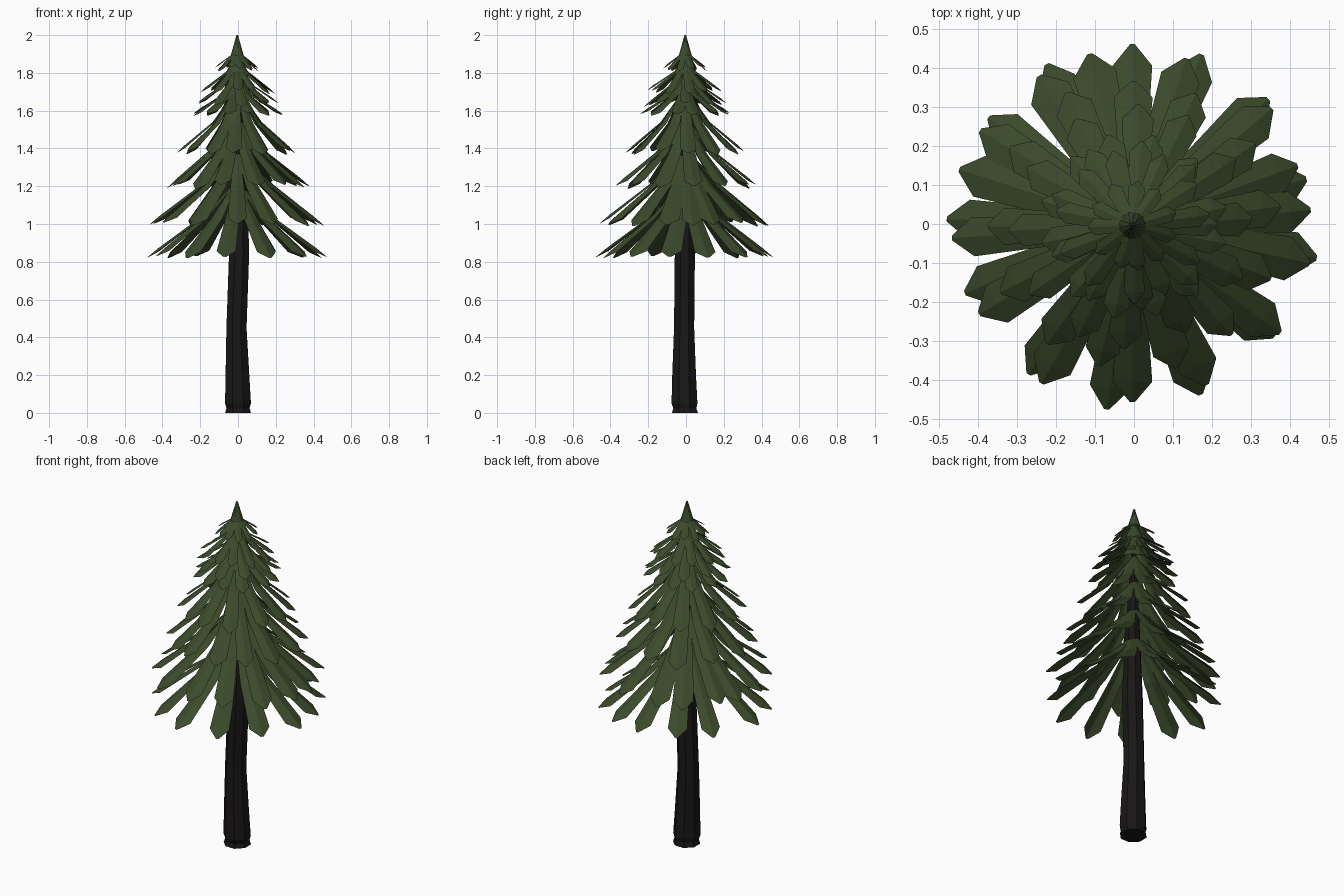
import bpy, bmesh, math, random

if "Cube" in bpy.data.objects:
    bpy.data.objects.remove(bpy.data.objects["Cube"])

random.seed(4)


def material(name, rgb):
    m = bpy.data.materials.new(name)
    m.diffuse_color = (*rgb, 1)
    m.use_nodes = True
    m.node_tree.nodes["Principled BSDF"].inputs["Base Color"].default_value = m.diffuse_color
    return m


def finish(bm, name, mat):
    mesh = bpy.data.meshes.new(name)
    bm.to_mesh(mesh)
    bm.free()
    mesh.materials.append(mat)
    obj = bpy.data.objects.new(name, mesh)
    bpy.context.collection.objects.link(obj)
    return obj


bark = material("bark", (0.010, 0.008, 0.008))
green = material("needles", (0.043, 0.068, 0.024))

# Trunk: eight-sided, slightly bent, with a notched foot (z, centre x, centre y, radius)
rings = [(0, 0.0, -0.006, 0.072), (0.025, 0, -0.006, 0.064), (0.05, 0, -0.008, 0.072),
         (0.2, -0.003, -0.01, 0.066), (0.45, -0.008, -0.01, 0.056),
         (0.85, 0.006, -0.006, 0.056), (1.2, 0.008, -0.003, 0.042), (1.75, -0.003, -0.004, 0.012)]
SIDES = 8
bm = bmesh.new()
loops = []
for z, cx, cy, r in rings:
    loops.append([bm.verts.new((cx + r * math.cos(math.tau * (i + 0.5) / SIDES) * 1.03,
                                cy + r * math.sin(math.tau * (i + 0.5) / SIDES) * 1.03, z))
                  for i in range(SIDES)])
for a, b in zip(loops, loops[1:]):
    for i in range(SIDES):
        j = (i + 1) % SIDES
        bm.faces.new((a[i], a[j], b[j], b[i]))
bm.faces.new(loops[0][::-1])
bm.faces.new(loops[-1])
finish(bm, "trunk", bark)


# One drooping branch: ridged strip, narrow at the stem, widest at the shoulder, pointed at the tip
def branch(bm, angle, path, width, drop):
    c, s = math.cos(angle), math.sin(angle)
    rows = []
    for (r, z), w in zip(path, (0.2, 0.72, 1.0, 0.12)):
        h = width * w / 2
        row = [(r, -h, z - h * drop), (r, 0, z), (r, h, z - h * drop)]
        rows.append([bm.verts.new((x * c - y * s - 0.004, x * s + y * c - 0.004, zz))
                     for x, y, zz in row])
    for a, b in zip(rows, rows[1:]):
        for i in (0, 1):
            bm.faces.new((a[i], b[i], b[i + 1], a[i + 1]))


# Tiers from bottom to top: root z, bend (r, z), tip (r, z), branch width, angles
def even(n, start):
    return [start + 360 * i / n + random.uniform(-5, 5) for i in range(n)]


tiers = [
    (1.23, (0.19, 1.04), (0.480, 0.82), 0.108,
     [-98, -68, -38, -10, 15, 43, 68, 90, 118, 143, 178, -158, -125]),
    (1.40, (0.19, 1.21), (0.468, 1.00), 0.108,
     [-90, -65, -36, -12, 5, 20, 40, 72, 104, 122, 148, 162, -176, -150, -120]),
    (1.57, (0.16, 1.38), (0.385, 1.20), 0.095, even(13, 10)),
    (1.72, (0.13, 1.54), (0.318, 1.38), 0.085, even(12, -90)),
    (1.82, (0.075, 1.69), (0.245, 1.58), 0.068, even(12, 15)),
    (1.86, (0.070, 1.745), (0.225, 1.635), 0.062, even(9, 0)),
    (1.92, (0.055, 1.81), (0.20, 1.70), 0.055, even(11, 5)),
    (2.00, (0.032, 1.895), (0.118, 1.82), 0.042, even(11, 20)),
]
for n, (root, bend, tip, width, angles) in enumerate(tiers):
    bm = bmesh.new()
    for a in angles:
        k = random.uniform(0.96, 1.0)
        dz = random.uniform(-0.012, 0.012) if n else random.uniform(0, 0.012)
        tr, tz = tip[0] * k, tip[1] + dz
        f = 0.80
        shoulder = (bend[0] + (tr - bend[0]) * f, bend[1] + (tz - bend[1]) * f + 0.004)
        path = [(0.003, root), bend, shoulder, (tr, tz)]
        branch(bm, math.radians(a), path, width * random.uniform(0.92, 1.05), 0.35)
    finish(bm, f"branch_tier_{n + 1}", green)
